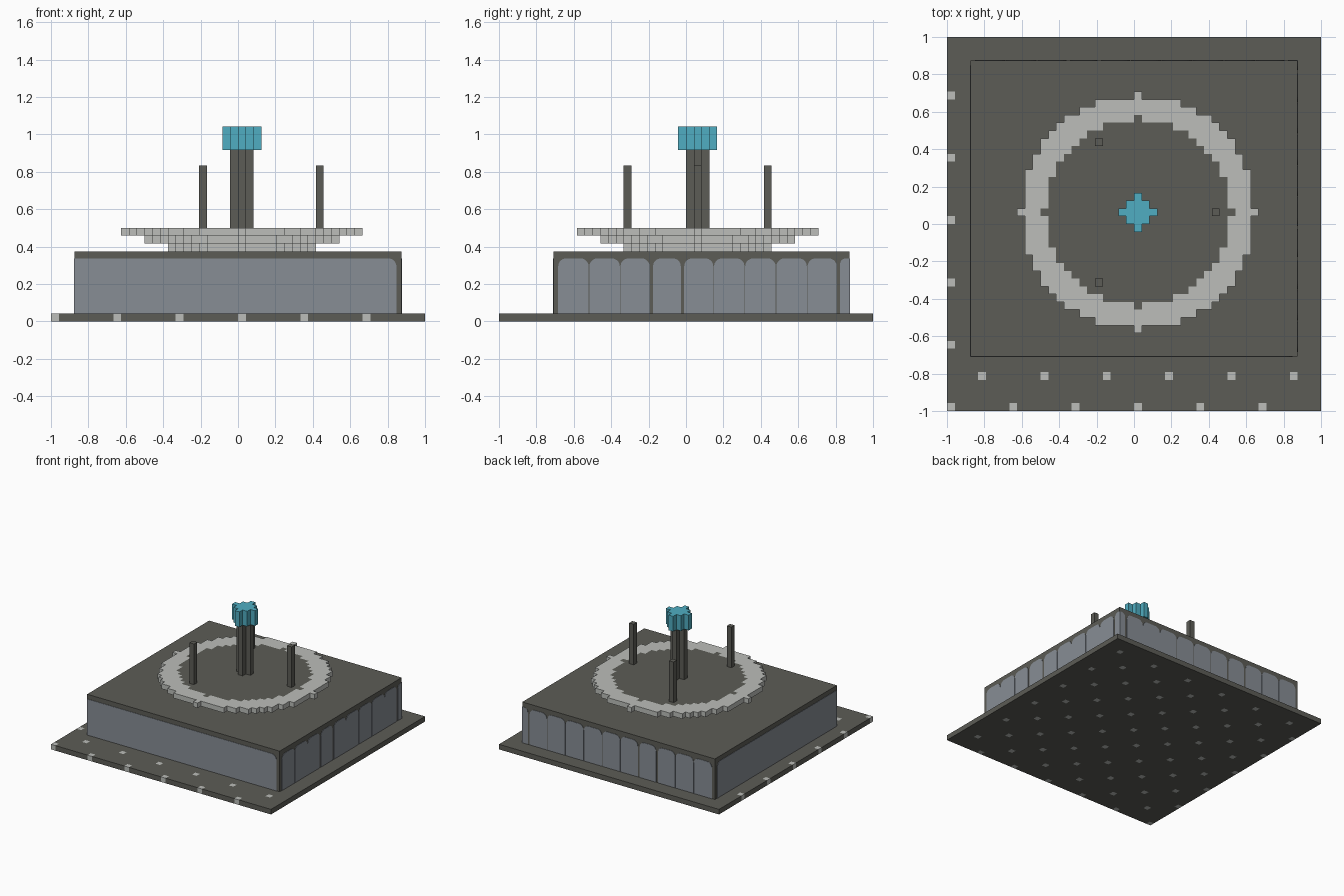
import bpy, bmesh, math
from mathutils import Vector

cube = bpy.data.objects.get("Cube")
if cube:
    bpy.data.objects.remove(cube, do_unlink=True)

V = 1 / 24          # size of one block
N = 48              # blocks along the base
CX, CY = 24, 25     # block at the centre of the tower


def material(name, rgb):
    lin = [(c / 255 / 12.92) if c < 11 else ((c / 255 + 0.055) / 1.055) ** 2.4 for c in rgb]
    m = bpy.data.materials.new(name)
    m.use_nodes = True
    m.diffuse_color = (*lin, 1)
    m.node_tree.nodes["Principled BSDF"].inputs["Base Color"].default_value = (*lin, 1)
    return m


DARK = material("dark stone", (92, 92, 86))
LIGHT = material("light stone", (188, 190, 186))
GLASS = material("blue grey glass", (135, 141, 149))
CYAN = material("cyan beacon", (80, 174, 194))


def finish(name, bm, mats):
    bmesh.ops.remove_doubles(bm, verts=bm.verts, dist=1e-5)
    mesh = bpy.data.meshes.new(name)
    bm.to_mesh(mesh)
    bm.free()
    for m in mats:
        mesh.materials.append(m)
    ob = bpy.data.objects.new(name, mesh)
    bpy.context.collection.objects.link(ob)
    return ob


def blocks(name, cells, z0, z1, mats, rule=lambda i, j, side: 0):
    """Slab of square cells; rule picks the material from cell and face kind."""
    bm = bmesh.new()
    cells = set(cells)

    def quad(pts, mat):
        f = bm.faces.new([bm.verts.new((x * V - 1, y * V - 1, z * V)) for x, y, z in pts])
        f.material_index = mat

    for i, j in cells:
        ring = [(i, j), (i + 1, j), (i + 1, j + 1), (i, j + 1)]
        quad([(x, y, z1) for x, y in ring], rule(i, j, "top"))
        quad([(x, y, z0) for x, y in reversed(ring)], rule(i, j, "bottom"))
        for k, (di, dj) in enumerate([(0, -1), (1, 0), (0, 1), (-1, 0)]):
            if (i + di, j + dj) not in cells:
                (ax, ay), (bx, by) = ring[k], ring[(k + 1) % 4]
                quad([(ax, ay, z0), (bx, by, z0), (bx, by, z1), (ax, ay, z1)], rule(i, j, "side"))
    return finish(name, bm, mats)


def disc(r):
    return [(CX + a, CY + b) for a in range(-r, r + 1) for b in range(-r, r + 1)
            if a * a + b * b <= r * r]


def box(name, lo, hi, mat):
    bm = bmesh.new()
    bmesh.ops.create_cube(bm, size=1)
    for v in bm.verts:
        v.co = [((h if c > 0 else l) * V - s) for c, l, h, s in zip(v.co, lo, hi, (1, 1, 0))]
    return finish(name, bm, [mat])


# Base slab with staggered light blocks
def studded(i, j, side):
    return int(i % 8 == j % 8 and i % 4 == 0)


blocks("base_slab", [(i, j) for i in range(N) for j in range(N)], 0, 1, [DARK, LIGHT], studded)

# Raised platform
box("platform", (3, 7, 1), (45, 45, 9), DARK)


# Wall panels: thin plates with rounded upper corners
def wall(name, origin, along, outward, panels):
    bm = bmesh.new()
    along, outward, up = Vector(along), Vector(outward), Vector((0, 0, 1))
    z0, z1, r = V, 0.337, 0.042
    for a, b, round_a, round_b in panels:
        pts = [(a, z0), (b, z0)]
        for on, u, sign, start in ((round_b, b, -1, 0), (round_a, a, 1, 90)):
            if not on:
                pts.append((u, z1))
                continue
            rad = min(r, (b - a) * 0.6)
            for k in range(6):
                t = math.radians(start + 18 * k)
                pts.append((u + sign * rad + rad * math.cos(t), z1 - rad + rad * math.sin(t)))
        f = bm.faces.new([bm.verts.new(Vector(origin) + along * u + up * z) for u, z in pts])
        ext = bmesh.ops.extrude_face_region(bm, geom=[f])
        bmesh.ops.translate(bm, verts=[g for g in ext["geom"] if isinstance(g, bmesh.types.BMVert)],
                            vec=outward * 0.003)
    bmesh.ops.recalc_face_normals(bm, faces=bm.faces)
    return finish(name, bm, [GLASS])


def arches(start, end, wide=()):
    out, u, k = [], start, 0
    while u < end - 0.01:
        stop = min(u + 4 * V, end)
        gap = 0.009 if k in wide else 0.002
        lead = 0.009 if k - 1 in wide else 0.002
        out.append((u + lead, stop - (gap if stop < end else 0), True, stop < end))
        u, k = stop, k + 1
    return out


X0, X1, Y0, Y1 = 3 * V - 1, 45 * V - 1, 7 * V - 1, 45 * V - 1
wall("front_wall_panel", (0, Y0, 0), (1, 0, 0), (0, -1, 0), [(X0, X1 - 0.028, False, True)])
wall("right_wall_panel", (X0, 0, 0), (0, 1, 0), (-1, 0, 0), [(Y0, Y1 - 0.028, False, True)])
wall("left_wall_arches", (X1, 0, 0), (0, 1, 0), (1, 0, 0), arches(Y0 + 0.023, Y1, (2, 3, 8)))
wall("back_wall_arches", (0, Y1, 0), (1, 0, 0), (0, 1, 0), arches(X0 + 0.023, X1, (2, 3, 9)))

# Stepped dish, widening upward, with a dark floor inside a light rim
blocks("dish_lower_step", disc(9), 9, 10, [LIGHT])
blocks("dish_middle_step", disc(12), 10, 11, [LIGHT])
floor = set(disc(12))
blocks("dish_rim_and_floor", disc(15), 11, 12, [LIGHT, DARK],
       lambda i, j, side: int(side == "top" and (i, j) in floor))

# Central column and beacon
blocks("central_column", disc(1), 12, 22, [DARK])
blocks("beacon", disc(2), 22, 25, [CYAN])

# Three thin posts around the column
for n in range(3):
    t = math.radians(120 * n)
    i, j = CX + round(10 * math.cos(t)), CY + round(10 * math.sin(t))
    box(f"post_{n + 1}", (i, j, 12), (i + 1, j + 1, 20), DARK)
